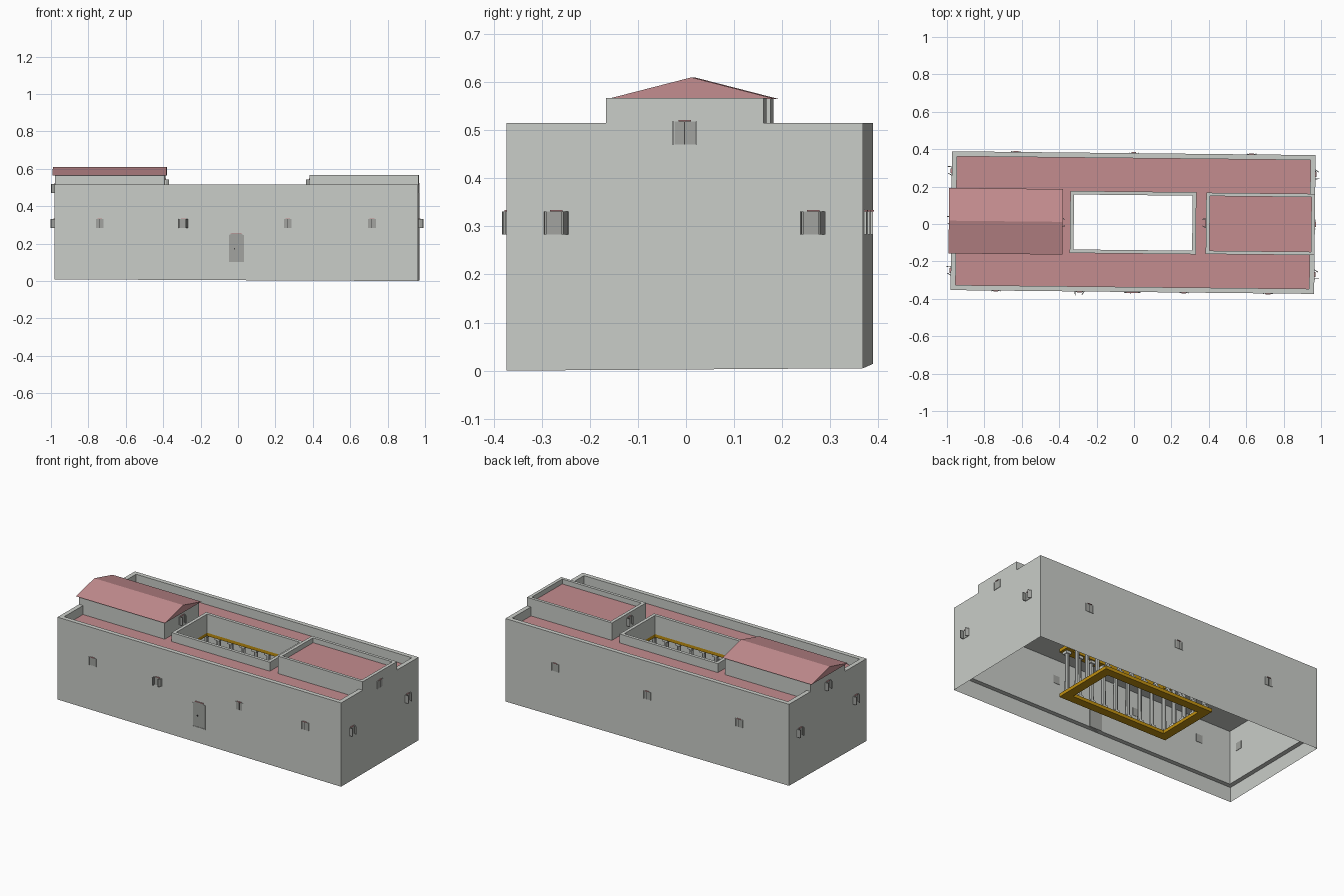
import bpy, bmesh, math
from mathutils import Matrix, Vector

if "Cube" in bpy.data.objects:
    bpy.data.objects.remove(bpy.data.objects["Cube"])

# whole building sits slightly turned on the plot
BASE = Matrix.Translation((-0.005, 0.0075, 0)) @ Matrix.Rotation(math.radians(-0.6), 4, 'Z')


def material(name, rgb):
    m = bpy.data.materials.new(name)
    m.diffuse_color = (*rgb, 1)
    m.use_nodes = True
    m.node_tree.nodes["Principled BSDF"].inputs["Base Color"].default_value = m.diffuse_color
    return m


PLASTER = material("plaster grey", (0.59, 0.61, 0.58))
TILE = material("roof pink", (0.55, 0.265, 0.275))
SHUTTER = material("shutter grey", (0.36, 0.37, 0.35))
WOOD = material("golden wood", (0.53, 0.28, 0.005))
DARK = material("dark metal", (0.06, 0.06, 0.06))


def finish(name, bm, mat, matrix=Matrix.Identity(4)):
    bmesh.ops.recalc_face_normals(bm, faces=bm.faces)
    me = bpy.data.meshes.new(name)
    bm.to_mesh(me)
    bm.free()
    me.materials.append(mat)
    ob = bpy.data.objects.new(name, me)
    ob.matrix_world = BASE @ matrix
    bpy.context.collection.objects.link(ob)
    return ob


def box(name, lo, hi, mat, matrix=Matrix.Identity(4)):
    lo, hi = Vector(lo), Vector(hi)
    bm = bmesh.new()
    bmesh.ops.create_cube(bm, size=1)
    for v in bm.verts:
        v.co = (lo + hi) / 2 + v.co * (hi - lo)
    return finish(name, bm, mat, matrix)


def loft(name, rings, mat, cx=0, closed=False):
    """Join rectangles (half x, half y, z) in order around a centre."""
    bm = bmesh.new()
    loops = [[bm.verts.new((cx + sx * hx, sy * hy, z))
              for sx, sy in ((-1, -1), (1, -1), (1, 1), (-1, 1))] for hx, hy, z in rings]
    for a, b in zip(loops, loops[1:] + (loops[:1] if closed else [])):
        for i in range(4):
            j = (i + 1) % 4
            bm.faces.new((a[i], a[j], b[j], b[i]))
    return finish(name, bm, mat)


def frame(name, outer, inner, z0, z1, mat):
    return loft(name, [(*outer, z0), (*outer, z1), (*inner, z1), (*inner, z0)], mat, closed=True)


# outer walls: thin skirt below floor level, thick wall and parapet above
HX, HY, T = 0.972, 0.371, 0.027
walls = loft("outer_walls", [(HX, HY, 0), (HX, HY, 0.1), (HX, HY, 0.515),
                             (HX - T, HY - T, 0.515), (HX - T, HY - T, 0.1), (HX, HY, 0.1)], PLASTER)
for v in walls.data.vertices:          # uneven ground line
    if v.co.z < 0.01:
        v.co.z = 0.0045 * (1 - v.co.x / HX) + 0.0025 * (1 + v.co.y / HY)

# flat roof with courtyard opening
frame("roof_slab", (0.95, 0.35), (0.325, 0.157), 0.43, 0.455, PLASTER)
frame("roof_surface", (0.95, 0.35), (0.325, 0.157), 0.455, 0.46, TILE)
frame("courtyard_parapet", (0.337, 0.166), (0.317, 0.147), 0.40, 0.515, PLASTER)

# courtyard gallery: two timber rings with columns between
for name, z0, z1 in (("gallery_floor", 0.1, 0.12), ("gallery_beam", 0.38, 0.40)):
    frame(name, (0.372, 0.2), (0.318, 0.148), z0, z1, WOOD)
spots = [(-0.34 + 0.085 * i, s * 0.172) for i in range(9) for s in (-1, 1)]
spots += [(s * 0.34, -0.086 + 0.086 * i) for i in range(3) for s in (-1, 1)]
for x, y in spots:
    bm = bmesh.new()
    bmesh.ops.create_cone(bm, cap_ends=True, segments=10, radius1=0.014, radius2=0.012, depth=0.26)
    finish("column", bm, PLASTER, Matrix.Translation((x, y, 0.25)))
    box("column_base", (x - 0.017, y - 0.017, 0.12), (x + 0.017, y + 0.017, 0.135), PLASTER)
    box("column_cap", (x - 0.017, y - 0.017, 0.365), (x + 0.017, y + 0.017, 0.38), PLASTER)

# right rooftop room with its own parapet
loft("right_room_walls", [(0.291, 0.164, 0.45), (0.291, 0.164, 0.567),
                          (0.271, 0.146, 0.567), (0.271, 0.146, 0.53)], PLASTER, cx=0.681)
box("right_room_roof", (0.408, -0.148, 0.53), (0.954, 0.148, 0.537), TILE)

# left rooftop room with gabled roof
box("left_room_walls", (-0.972, -0.164, 0.45), (-0.385, 0.164, 0.566), PLASTER)
bm = bmesh.new()
ends = [[bm.verts.new((x, y, z)) for y, z in ((-0.175, 0.565), (0.175, 0.565), (0, 0.61))]
        for x in (-0.985, -0.376)]
for e in ends:
    bm.faces.new(e)
for i in range(3):
    j = (i + 1) % 3
    bm.faces.new((ends[0][i], ends[0][j], ends[1][j], ends[1][i]))
finish("gabled_roof", bm, TILE)


def window(x, y, z, angle, is_open, depth=0.034):
    """Window facing local -y, turned by angle about z; plate shows on both wall sides."""
    m = Matrix.Translation((x, y, z)) @ Matrix.Rotation(math.radians(angle), 4, 'Z')
    h = 0.024
    box("window", (-h + 0.003, -0.002, -h), (h - 0.003, depth - 0.005, h), SHUTTER, m)
    for s in (-1, 1):
        box("window_jamb", (s * h - 0.002, -0.004, -h), (s * h + 0.002, 0.003, h), PLASTER, m)
    box("window_hood", (-0.013, -0.006, h), (0.013, 0.002, h + 0.003), TILE, m)
    if is_open:
        for s, swing in ((-1, 85), (1, 60)):
            leaf = m @ Matrix.Translation((s * h, 0, 0)) @ Matrix.Rotation(math.radians(s * swing), 4, 'Z')
            box("shutter_leaf", (min(0, -s * 0.022), -0.002, -h), (max(0, -s * 0.022), 0.002, h), SHUTTER, leaf)
    else:
        box("shutter_gap", (-0.001, -0.003, -h), (0.001, 0, h), DARK, m)


# front and back windows
for x in (-0.73, -0.283, 0.275, 0.725):
    window(x, -HY, 0.307, 0, x == -0.283)
for x in (-0.63, 0, 0.63):
    window(x, HY, 0.307, 180, False)
# end walls
for s, a in ((1, 90), (-1, -90)):
    for y in (-0.267, 0.267):
        window(s * HX, y, 0.307, a, True)
    window(s * HX, 0, 0.494, a, s < 0)
# rooftop room windows facing the courtyard
window(-0.385, 0, 0.52, 90, True, 0.02)
window(0.39, 0, 0.52, -90, True, 0.02)

# entrance door with low arched head
profile = [(-0.042, 0.1), (0.042, 0.1), (0.042, 0.245), (0.022, 0.254), (-0.022, 0.254), (-0.042, 0.245)]
bm = bmesh.new()
face = bm.faces.new([bm.verts.new((x, -HY - 0.003, z)) for x, z in profile])
ext = bmesh.ops.extrude_face_region(bm, geom=[face])
bmesh.ops.translate(bm, vec=(0, 0.034, 0), verts=[v for v in ext["geom"] if isinstance(v, bmesh.types.BMVert)])
finish("door", bm, SHUTTER)
box("door_hood", (-0.03, -HY - 0.006, 0.254), (0.03, -HY + 0.002, 0.257), TILE)
for s in (-1, 1):
    box("door_jamb", (s * 0.042 - 0.002, -HY - 0.006, 0.1), (s * 0.042 + 0.002, -HY, 0.246), PLASTER)
box("door_step", (-0.042, -HY - 0.006, 0.097), (0.042, -HY, 0.103), PLASTER)
box("door_handle", (-0.012, -HY - 0.008, 0.17), (-0.006, -HY, 0.176), DARK)
